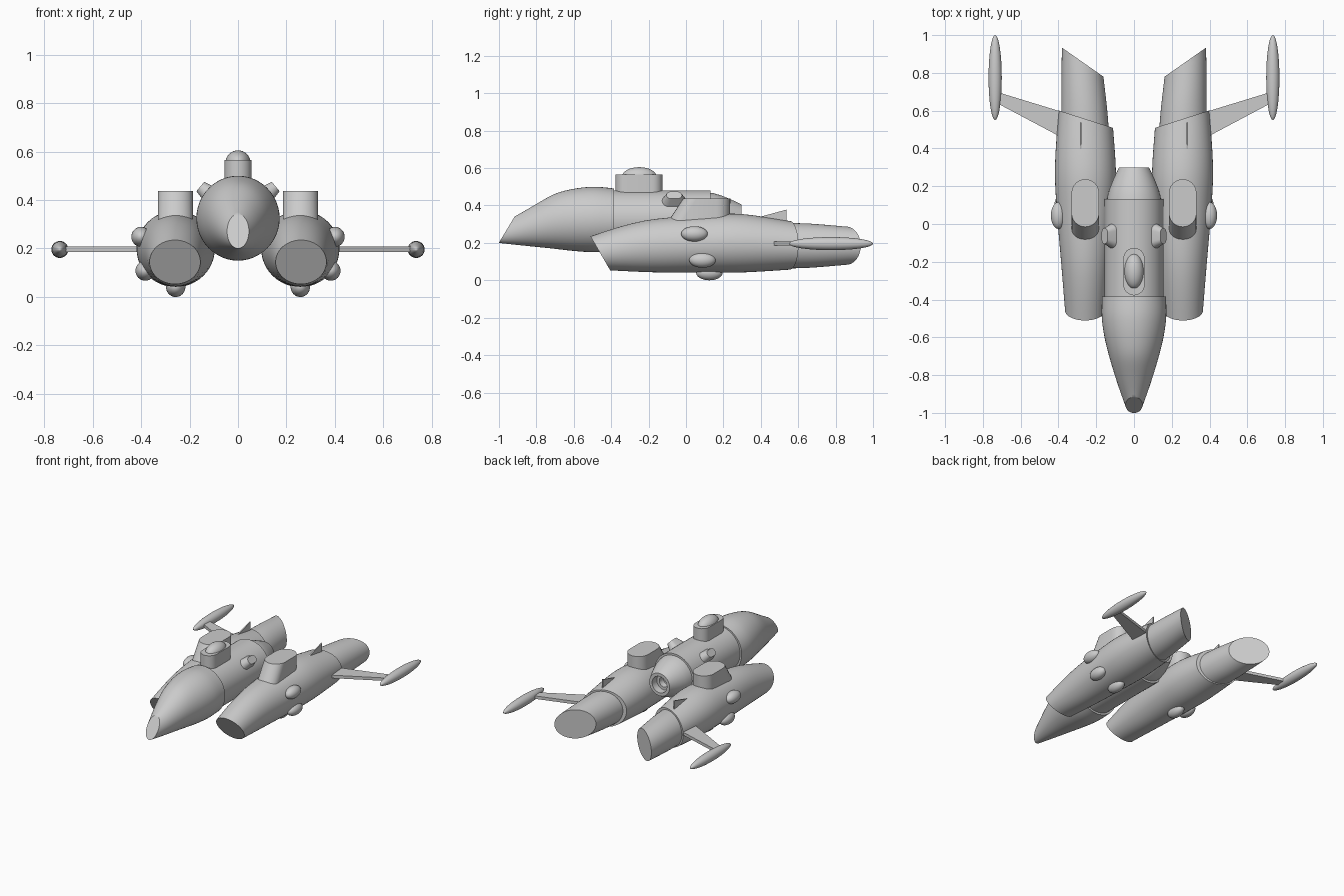
import bpy, bmesh
from math import sin, cos, pi, radians
from mathutils import Matrix, Vector

if "Cube" in bpy.data.objects:
    bpy.data.objects.remove(bpy.data.objects["Cube"])


def finish(name, bm, mirror=False, angle=32):
    bmesh.ops.recalc_face_normals(bm, faces=bm.faces[:])
    me = bpy.data.meshes.new(name)
    bm.to_mesh(me)
    bm.free()
    for p in me.polygons:
        p.use_smooth = True
    me.set_sharp_from_angle(angle=radians(angle))
    ob = bpy.data.objects.new(name, me)
    bpy.context.collection.objects.link(ob)
    if mirror:
        ob.modifiers.new("mirror", 'MIRROR')
    return ob


def skin(bm, rings):
    """Join rings of points with quads and cap both ends."""
    vs = [[bm.verts.new(p) for p in r] for r in rings]
    n = len(vs[0])
    for a, b in zip(vs, vs[1:]):
        for i in range(n):
            j = (i + 1) % n
            bm.faces.new((a[i], a[j], b[j], b[i]))
    bm.faces.new(vs[0])
    bm.faces.new(vs[-1])


def catmull(keys, steps):
    out = []
    for i in range(len(keys) - 1):
        p = [Vector(keys[min(max(i + k, 0), len(keys) - 1)]) for k in (-1, 0, 1, 2)]
        for s in range(steps):
            t = s / steps
            out.append(0.5 * (2 * p[1] + (p[2] - p[0]) * t
                              + (2 * p[0] - 5 * p[1] + 4 * p[2] - p[3]) * t * t
                              + (3 * p[1] - p[0] - 3 * p[2] + p[3]) * t ** 3))
    return out + [Vector(keys[-1])]


def loft(name, keys, mirror=False, steps=5, n=48):
    """keys: (centre x, y, z, radius x, radius z, lean over z, lean over x)"""
    rings = []
    for x, y, z, rx, rz, lz, lx in (catmull(keys, steps) if steps > 1 else keys):
        ring = []
        for i in range(n):
            dx, dz = rx * cos(2 * pi * i / n), rz * sin(2 * pi * i / n)
            ring.append((x + dx, y + lz * dz + lx * dx, z + dz))
        rings.append(ring)
    bm = bmesh.new()
    skin(bm, rings)
    return finish(name, bm, mirror)


def stadium(x, w, y0, y1, z, n=12):
    pts = []
    for cy, start in ((y1 - w, 0), (y0 + w, pi)):
        for i in range(n + 1):
            a = start + pi * i / n
            pts.append(Vector((x + w * cos(a), cy + w * sin(a), z)))
    return pts


def block(name, bottom, top, mirror=False, matrix=Matrix()):
    bm = bmesh.new()
    skin(bm, [stadium(*bottom), stadium(*top)])
    bm.transform(matrix)
    return finish(name, bm, mirror)


def ellipsoid(name, centre, radii, mirror=False):
    bm = bmesh.new()
    bmesh.ops.create_uvsphere(bm, u_segments=32, v_segments=16, radius=1)
    # poles along the length
    bm.transform(Matrix.Translation(centre) @ Matrix.Diagonal((*radii, 1)) @ Matrix.Rotation(pi / 2, 4, 'X'))
    return finish(name, bm, mirror)


def plate(name, pts, offset):
    bm = bmesh.new()
    o = Vector(offset) / 2
    skin(bm, [[Vector(p) - o for p in pts], [Vector(p) + o for p in pts]])
    return finish(name, bm, True)


# Nose with slanted tip
loft("nose", [
    (0, -0.958, 0.271, 0.045, 0.071, 0.60, 0),
    (0, -0.85, 0.292, 0.085, 0.105, 0.30, 0),
    (0, -0.72, 0.316, 0.126, 0.144, 0.10, 0),
    (0, -0.60, 0.323, 0.156, 0.166, 0, 0),
    (0, -0.49, 0.325, 0.171, 0.175, 0, 0),
    (0, -0.385, 0.323, 0.169, 0.168, 0, 0)])

# Fuselage barrel and hollow tail nozzle, as straight stacked rings
zc = 0.325
loft("fuselage", [(0, y, zc, 0.156, 0.156, 0, 0) for y in (-0.42, 0.132)], steps=1)
tail = [(0.10, 0.146), (0.15, 0.140), (0.19, 0.128), (0.23, 0.112), (0.265, 0.096), (0.298, 0.08),
        (0.298, 0.058), (0.25, 0.055), (0.25, 0.035), (0.21, 0.03)]
loft("tail_nozzle", [(0, y, zc, r, r, 0, 0) for y, r in tail], steps=1)

# Top turret and its dome
block("turret_base", (0, 0.056, -0.378, -0.126, 0.44), (0, 0.056, -0.378, -0.126, 0.565))
ellipsoid("turret_dome", (0, -0.25, 0.553), (0.052, 0.093, 0.052))

# Blisters on the fuselage shoulders
block("shoulder_blister", (0, 0.042, -0.14, 0.012, 0.13), (0, 0.025, -0.105, -0.022, 0.203), True,
      Matrix.Translation((0, 0, zc)) @ Matrix.Rotation(radians(50), 4, 'Y'))

# Engine nacelles
loft("nacelle", [
    (0.260, -0.458, 0.144, 0.105, 0.091, -0.58, 0),
    (0.257, -0.20, 0.181, 0.129, 0.138, -0.15, 0),
    (0.257, 0.10, 0.195, 0.154, 0.153, 0, 0),
    (0.257, 0.30, 0.198, 0.161, 0.156, 0, 0.1),
    (0.255, 0.555, 0.187, 0.144, 0.130, 0, 0.32)], True)

# Exhaust tubes cut at an angle
loft("exhaust", [
    (0.258, 0.50, 0.185, 0.127, 0.122, 0, 0.32),
    (0.263, 0.66, 0.185, 0.121, 0.118, 0, 0.45),
    (0.272, 0.857, 0.185, 0.110, 0.102, 0, 0.70)], True)

# Raked intake housings on top of the nacelles
block("nacelle_intake", (0.258, 0.073, -0.105, 0.235, 0.30), (0.258, 0.073, -0.015, 0.237, 0.438), True)

# Small fins behind the intakes
plate("nacelle_fin", [(0.282, 0.39, 0.338), (0.282, 0.538, 0.378), (0.282, 0.538, 0.28), (0.282, 0.39, 0.28)],
      (0.008, 0, 0))

# Rounded bumps around each nacelle
for label, c in (("upper", (0.400, 0.045, 0.248)), ("lower", (0.383, 0.088, 0.108)),
                 ("belly", (0.257, 0.125, 0.041))):
    ellipsoid(label + "_bump", c, (0.040, 0.071, 0.041), True)

# Stub wings and wingtip pods
plate("stub_wing", [(0.33, 0.505, 0.197), (0.735, 0.635, 0.197), (0.735, 0.705, 0.197), (0.33, 0.575, 0.197)][:1]
      and [(0.33, 0.43, 0.197), (0.735, 0.645, 0.197), (0.735, 0.702, 0.197), (0.33, 0.578, 0.197)], (0, 0, 0.021))
ellipsoid("wingtip_pod", (0.735, 0.775, 0.196), (0.035, 0.225, 0.035), True)
